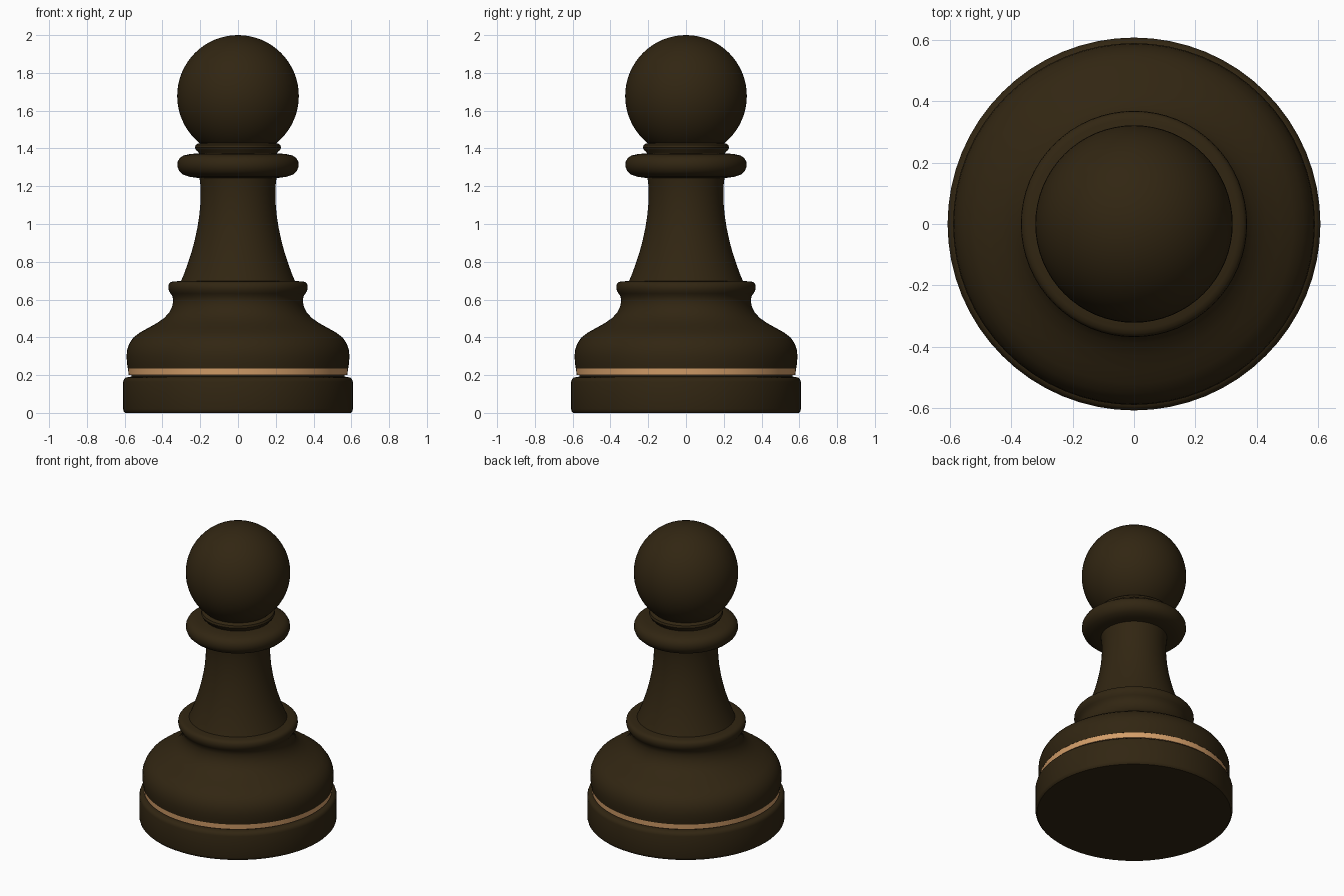
import bpy, bmesh, math

SEG = 64

def material(name, rgb):
    m = bpy.data.materials.new(name)
    m.diffuse_color = (*rgb, 1)
    return m

dark = material("dark_wood", (0.031, 0.019, 0.006))
tan = material("tan_inlay", (0.65, 0.34, 0.14))

def lathe(name, profile, mat):
    """Revolve (radius, height) points about z; radius 0 makes a pole."""
    bm = bmesh.new()
    rings = []
    for r, z in profile:
        if r == 0:
            rings.append([bm.verts.new((0, 0, z))] * SEG)
        else:
            rings.append([bm.verts.new((r * math.cos(2 * math.pi * i / SEG),
                                        r * math.sin(2 * math.pi * i / SEG), z))
                          for i in range(SEG)])
    for a, b in zip(rings, rings[1:]):
        for i in range(SEG):
            j = (i + 1) % SEG
            bm.faces.new(list(dict.fromkeys((a[i], a[j], b[j], b[i]))))
    bmesh.ops.recalc_face_normals(bm, faces=bm.faces)
    me = bpy.data.meshes.new(name)
    bm.to_mesh(me)
    bm.free()
    ob = bpy.data.objects.new(name, me)
    bpy.context.collection.objects.link(ob)
    me.materials.append(mat)
    bpy.ops.object.select_all(action='DESELECT')
    ob.select_set(True)
    bpy.context.view_layer.objects.active = ob
    bpy.ops.object.shade_smooth_by_angle(angle=math.radians(40))
    return ob

# Round foot with softened edges and a shallow groove on top
lathe("foot", [(0, 0), (0.597, 0), (0.605, 0.008), (0.608, 0.02), (0.608, 0.165),
               (0.604, 0.178), (0.594, 0.187), (0.58, 0.19), (0.565, 0.192),
               (0.565, 0.205), (0, 0.205)], dark)

# Inlaid band
lathe("inlay_band", [(0, 0.2), (0.58, 0.2), (0.582, 0.235), (0, 0.235)], tan)

# Bulging body up to the shoulder ring
lathe("body", [(0, 0.234), (0.583, 0.234), (0.588, 0.265), (0.59, 0.3), (0.587, 0.335),
               (0.575, 0.368), (0.553, 0.4), (0.52, 0.425), (0.475, 0.45),
               (0.43, 0.475), (0.39, 0.503), (0.363, 0.533), (0.348, 0.565),
               (0.343, 0.595), (0.347, 0.618), (0.357, 0.632), (0.366, 0.647),
               (0.369, 0.663), (0.367, 0.68), (0.358, 0.691), (0.343, 0.696),
               (0.30, 0.698), (0, 0.698)], dark)

# Flared stem
lathe("stem", [(0, 0.69), (0.305, 0.69), (0.286, 0.735), (0.266, 0.79), (0.246, 0.85),
               (0.229, 0.915), (0.215, 0.98), (0.205, 1.045), (0.199, 1.11),
               (0.198, 1.17), (0.2, 1.215), (0.206, 1.26), (0, 1.26)], dark)

# Wide collar
lathe("collar", [(0, 1.244), (0.215, 1.244), (0.255, 1.25), (0.29, 1.261), (0.311, 1.28),
                 (0.321, 1.305), (0.319, 1.33), (0.308, 1.35), (0.288, 1.363),
                 (0.255, 1.37), (0.215, 1.374), (0, 1.374)], dark)

# Small neck ring
lathe("neck_ring", [(0, 1.365), (0.203, 1.365), (0.209, 1.38), (0.222, 1.391),
                    (0.228, 1.404), (0.224, 1.418), (0.212, 1.426), (0.198, 1.429),
                    (0, 1.429)], dark)

# Ball head
N, R = 32, 0.322
head = [(R * math.sin(math.pi * k / N), 2 - R - R * math.cos(math.pi * k / N))
        for k in range(1, N)]
lathe("head", [(0, 2 - 2 * R)] + head + [(0, 2)], dark)
